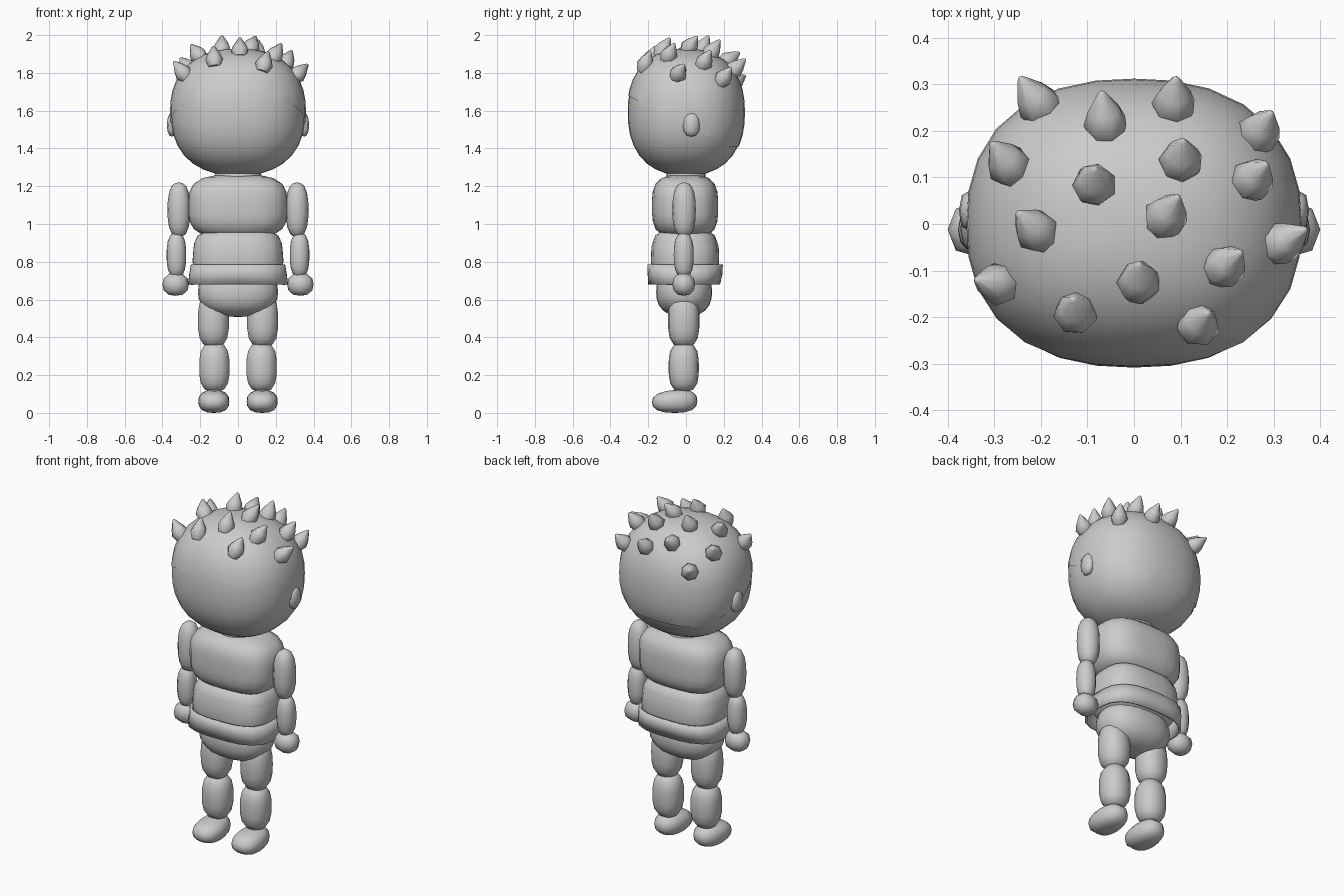
import bpy, bmesh, math
from mathutils import Vector, Matrix

if "Cube" in bpy.data.objects:
    bpy.data.objects.remove(bpy.data.objects["Cube"])

GREY = bpy.data.materials.new("plain grey")
GREY.diffuse_color = (0.6, 0.6, 0.6, 1)
GREY.use_nodes = True
GREY.node_tree.nodes["Principled BSDF"].inputs["Base Color"].default_value = GREY.diffuse_color


def finish(name, bm, angle=60):
    bmesh.ops.recalc_face_normals(bm, faces=bm.faces[:])
    me = bpy.data.meshes.new(name)
    bm.to_mesh(me)
    bm.free()
    me.materials.append(GREY)
    ob = bpy.data.objects.new(name, me)
    bpy.context.collection.objects.link(ob)
    bpy.ops.object.select_all(action='DESELECT')
    ob.select_set(True)
    bpy.context.view_layer.objects.active = ob
    bpy.ops.object.shade_smooth_by_angle(angle=math.radians(angle))
    return ob


def blob_mesh(centre, radii, nh=2.0, nv=2.0, seg=16, rings=10):
    """Rounded ball whose squareness is nh in plan and nv in profile."""
    bm = bmesh.new()
    bmesh.ops.create_uvsphere(bm, u_segments=seg, v_segments=rings, radius=1)
    for v in bm.verts:
        x, y, z = v.co
        h = (abs(x) ** nh + abs(y) ** nh) ** (1 / nh)
        v.co /= (h ** nv + abs(z) ** nv) ** (1 / nv)
        v.co = Vector(c + r * p for c, r, p in zip(centre, radii, v.co))
    return bm


def blob(name, *args, **kw):
    return finish(name, blob_mesh(*args, **kw))


def loft(name, rings, seg=24, n=3.0, caps=True, matrix=None, angle=60):
    """Stack of superellipse rings (z, rx, ry, cy)."""
    bm = bmesh.new()
    loops = []
    for z, rx, ry, cy in rings:
        loop = []
        for i in range(seg):
            a = 2 * math.pi * i / seg
            c, s = math.cos(a), math.sin(a)
            k = (abs(c) ** n + abs(s) ** n) ** (-1 / n)
            loop.append(bm.verts.new((rx * c * k, cy + ry * s * k, z)))
        loops.append(loop)
    for a, b in zip(loops, loops[1:]):
        for i in range(seg):
            j = (i + 1) % seg
            bm.faces.new((a[i], a[j], b[j], b[i]))
    if caps:
        bm.faces.new(loops[0])
        bm.faces.new(loops[-1])
    if matrix:
        bm.transform(matrix)
    return finish(name, bm, angle)


# Head and hair cap cut along a sloping hairline
HC, HR, HN = (0, 0, 1.59), (0.36, 0.312, 0.338), 2.35
blob("head", HC, [r * 0.988 for r in HR], nh=HN, nv=HN, seg=28, rings=18)
cap = blob_mesh(HC, HR, nh=HN, nv=HN, seg=28, rings=18)
for co, no in (((0, 0, 1.525), (0, 0.5, 1)), ((0, 0, 1.41), (0, 0, 1))):
    bmesh.ops.bisect_plane(cap, geom=cap.verts[:] + cap.edges[:] + cap.faces[:],
                           plane_co=co, plane_no=no, clear_inner=True)
finish("hair_cap", cap)


def scalp_z(x, y):
    h = (abs(x / HR[0]) ** HN + abs(y / HR[1]) ** HN) ** (1 / HN)
    return HC[2] + HR[2] * max(0, 1 - h ** HN) ** (1 / HN)


# Hair spikes: base x, y and tip x, y seen in plan
SPIKES = [(-.20, .25, -.245, .315), (-.06, .21, -.07, .285), (.085, .25, .09, .315),
          (.265, .19, .295, .24), (-.265, .12, -.305, .175), (-.085, .08, -.085, .12),
          (.10, .13, .105, .18), (.25, .09, .285, .13), (-.205, -.02, -.25, .025),
          (.065, .01, .095, .06), (.31, -.045, .37, -.01), (-.285, -.13, -.34, -.12),
          (.01, -.13, .01, -.085), (.19, -.095, .23, -.06), (-.125, -.195, -.13, -.16),
          (.135, -.22, .16, -.19)]
for bx, by, tx, ty in SPIKES:
    d = Vector((tx - bx, ty - by, 0))
    d.z = math.sqrt(max(0.0008, 0.09 ** 2 - d.length_squared))
    m = Matrix.Translation((bx, by, scalp_z(bx, by))) @ d.to_track_quat('Z', 'Y').to_matrix().to_4x4()
    L = d.length
    loft("hair_spike", [(-.03, .032, .032, 0), (.008, .048, .048, 0), (.04, .036, .036, 0),
                        (L - .004, .008, .008, 0), (L, .003, .003, 0)],
         seg=7, n=2, matrix=m, angle=50)

# Trunk
loft("neck", [(1.2, .13, .11, 0), (1.29, .12, .10, 0)], n=2)
blob("chest", (0, -.005, 1.093), (.262, .175, .168), nh=3, nv=3.4, seg=24, rings=14)
blob("waist", (0, -.005, .83), (.236, .175, .15), nh=3, nv=3.6, seg=24, rings=14)
loft("waist_band", [(.775, .236, .177, -.005), (.80, .241, .181, -.005),
                    (.88, .235, .178, -.005), (.908, .222, .168, -.005)])
skirt = loft("belt_skirt", [(.785, .25, .20, -.005), (.735, .258, .198, -.005),
                            (.68, .265, .19, -.01)], caps=False)
mod = skirt.modifiers.new("thickness", 'SOLIDIFY')
mod.thickness = 0.015
blob("pelvis", (0, -.01, .64), (.212, .148, .132), nh=2.5, nv=2.4, seg=20, rings=12)

# Limbs and ears, one of each per side
for s, side in ((-1, "left"), (1, "right")):
    blob(side + "_ear", (s * .35, .028, 1.525), (.026, .045, .062), nh=2.5, nv=2.5, seg=8, rings=6)
    blob(side + "_upper_arm", (s * .313, -.01, 1.075), (.06, .062, .145), nh=2.3, nv=2.6, seg=12)
    blob(side + "_forearm", (s * .326, -.012, .835), (.052, .053, .12), nh=2.3, nv=2.6, seg=12)
    blob(side + "_hand", (s * .33, -.012, .68), (.07, .06, .06), nh=2.4, nv=2.4, seg=8, rings=6)
    blob(side + "_thigh", (s * .13, -.012, .49), (.083, .083, .142), nh=2.4, nv=3, seg=14)
    blob(side + "_shin", (s * .125, -.012, .242), (.081, .08, .13), nh=2.4, nv=3, seg=14)
    # Foot: thick heel tapering to the toe
    foot = blob_mesh((s * .128, -.06, .065), (.082, .12, .065), nh=2.8, nv=2.6, seg=16, rings=8)
    for v in foot.verts:
        t = (0.06 - v.co.y) / 0.24
        v.co.z *= 1 - 0.14 * t
        v.co.x = s * .128 + (v.co.x - s * .128) * (0.85 + 0.15 * min(1, t * 2))
    finish(side + "_foot", foot)
